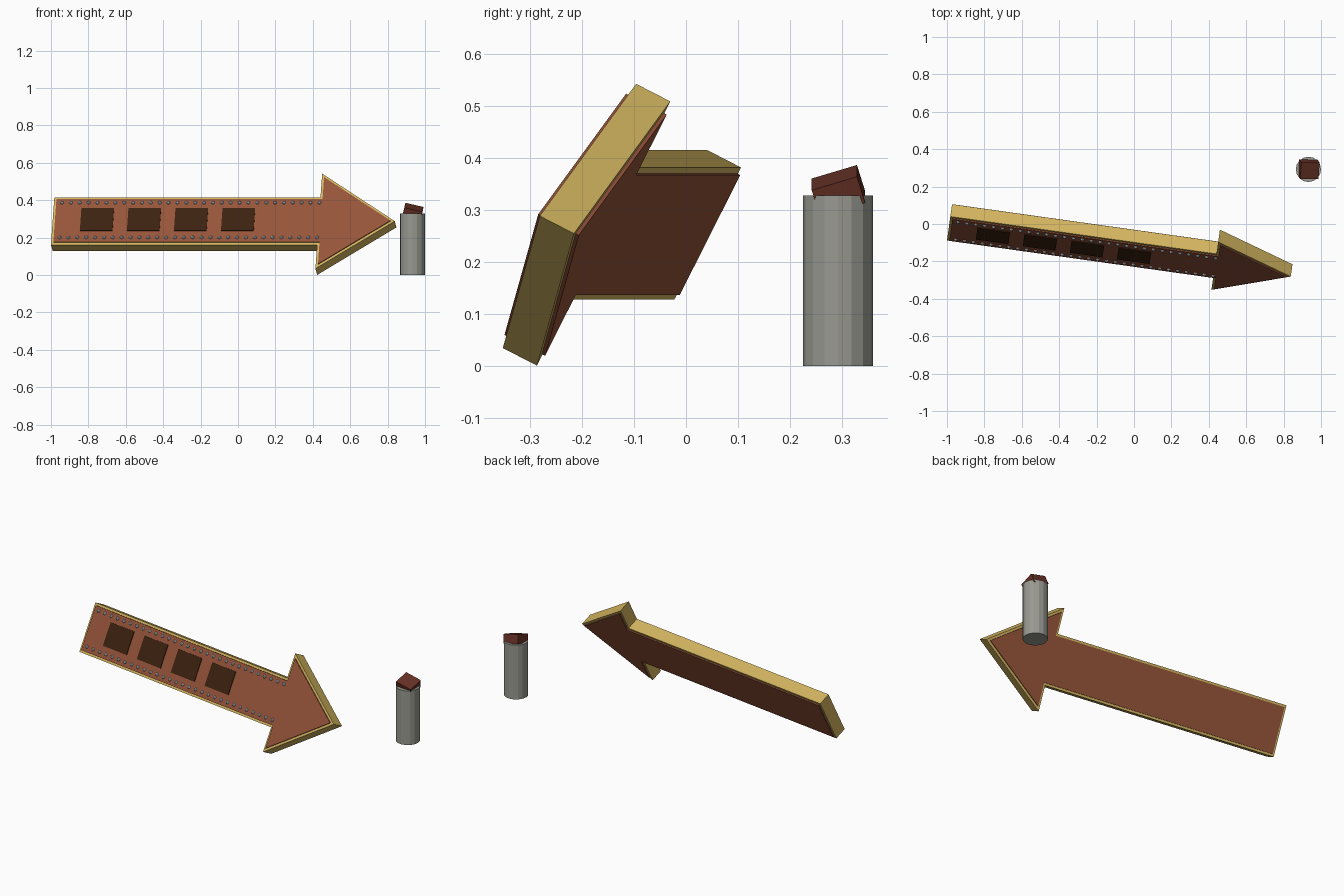
import bpy, bmesh, math
from mathutils import Matrix, Vector

if "Cube" in bpy.data.objects:
    bpy.data.objects.remove(bpy.data.objects["Cube"])


def material(name, rgb):
    m = bpy.data.materials.new(name)
    m.diffuse_color = (*rgb, 1)
    m.use_nodes = True
    m.node_tree.nodes["Principled BSDF"].inputs["Base Color"].default_value = m.diffuse_color
    return m


GOLD = material("gold_trim", (0.65, 0.46, 0.115))
RUST = material("rust_panel", (0.30, 0.088, 0.042))
DARK = material("dark_brown", (0.045, 0.016, 0.005))
BULB = material("pale_bulb", (0.58, 0.67, 0.72))
GREY = material("post_grey", (0.32, 0.32, 0.285))
CAP = material("cap_red_brown", (0.13, 0.03, 0.018))

# Sign frame: local x along the arrow, y into the sign, z up the face
SIGN = (Matrix.Translation((-0.991, -0.024, 0.2885))
        @ Matrix.Rotation(math.radians(-8), 4, 'Z')
        @ Matrix.Rotation(math.radians(-27), 4, 'X'))


def finish(name, bm, mat, matrix):
    bmesh.ops.recalc_face_normals(bm, faces=bm.faces)
    mesh = bpy.data.meshes.new(name)
    bm.to_mesh(mesh)
    bm.free()
    mesh.materials.append(mat)
    ob = bpy.data.objects.new(name, mesh)
    bpy.context.collection.objects.link(ob)
    ob.matrix_world = matrix
    return ob


def inset(points, d):
    """Mitred inset of a counter-clockwise outline."""
    out = []
    for i, p in enumerate(points):
        a = (p - points[i - 1]).normalized()
        b = (points[(i + 1) % len(points)] - p).normalized()
        na, nb = Vector((-a.y, a.x)), Vector((-b.y, b.x))
        out.append(p + (na + nb) * d / (1 + na.dot(nb)))
    return out


def slab(name, points, y0, y1, mat):
    bm = bmesh.new()
    face = bm.faces.new([bm.verts.new((p.x, y0, p.y)) for p in points])
    ext = bmesh.ops.extrude_face_region(bm, geom=[face], use_keep_orig=True)
    for v in ext["geom"]:
        if isinstance(v, bmesh.types.BMVert):
            v.co.y = y1
    return finish(name, bm, mat, SIGN)


def box(bm, size, centre):
    bmesh.ops.create_cube(bm, size=1, matrix=Matrix.Translation(centre)
                          @ Matrix.Diagonal((*size, 1)))


# Arrow sign: gold rim with a slightly thicker, inset rust panel
NECK, TIP, HALF, DEPTH = 1.437, 1.847, 0.1425, 0.0744
lower = [Vector((0, -HALF)), Vector((NECK, -HALF)), Vector((NECK, -2 * HALF))]
upper = [Vector((p.x, -p.y)) for p in reversed(lower)]
outline = lower + [Vector((TIP, 0))] + upper
slab("arrow_rim", outline, 0, DEPTH, GOLD)
slab("arrow_panel", inset(outline, 0.013), -0.007, DEPTH + 0.007, RUST)

# Four dark square plates on the front
bm = bmesh.new()
for i in range(4):
    box(bm, (0.176, 0.006, 0.136), (0.24 + 0.254 * i, -0.008, 0.005))
finish("square_plates", bm, DARK, SIGN)

# Two rows of small bulbs along the shaft
bm = bmesh.new()
COUNT = 30
for z in (-0.102, 0.106):
    for i in range(COUNT):
        x = 0.045 + 1.39 * i / (COUNT - 1)
        bmesh.ops.create_icosphere(bm, subdivisions=1, radius=0.0105,
                                   matrix=Matrix.Translation((x, -0.008, z)))
finish("bulb_rows", bm, BULB, SIGN)

# Round post standing behind the arrow tip
bm = bmesh.new()
bmesh.ops.create_cone(bm, cap_ends=True, segments=16, radius1=0.0675,
                      radius2=0.0675, depth=0.328)
post = finish("post", bm, GREY, Matrix.Translation((0.9325, 0.292, 0.164)))
bpy.context.view_layer.objects.active = post
post.select_set(True)
bpy.ops.object.shade_smooth_by_angle(angle=math.radians(15))

# Tilted block on top of the post
bm = bmesh.new()
box(bm, (0.1, 0.091, 0.054), (0, 0, 0))
finish("post_cap", bm, CAP, Matrix.Translation((0.935, 0.293, 0.337))
       @ Matrix.Rotation(math.radians(13), 4, 'Y')
       @ Matrix.Rotation(math.radians(17), 4, 'X'))
